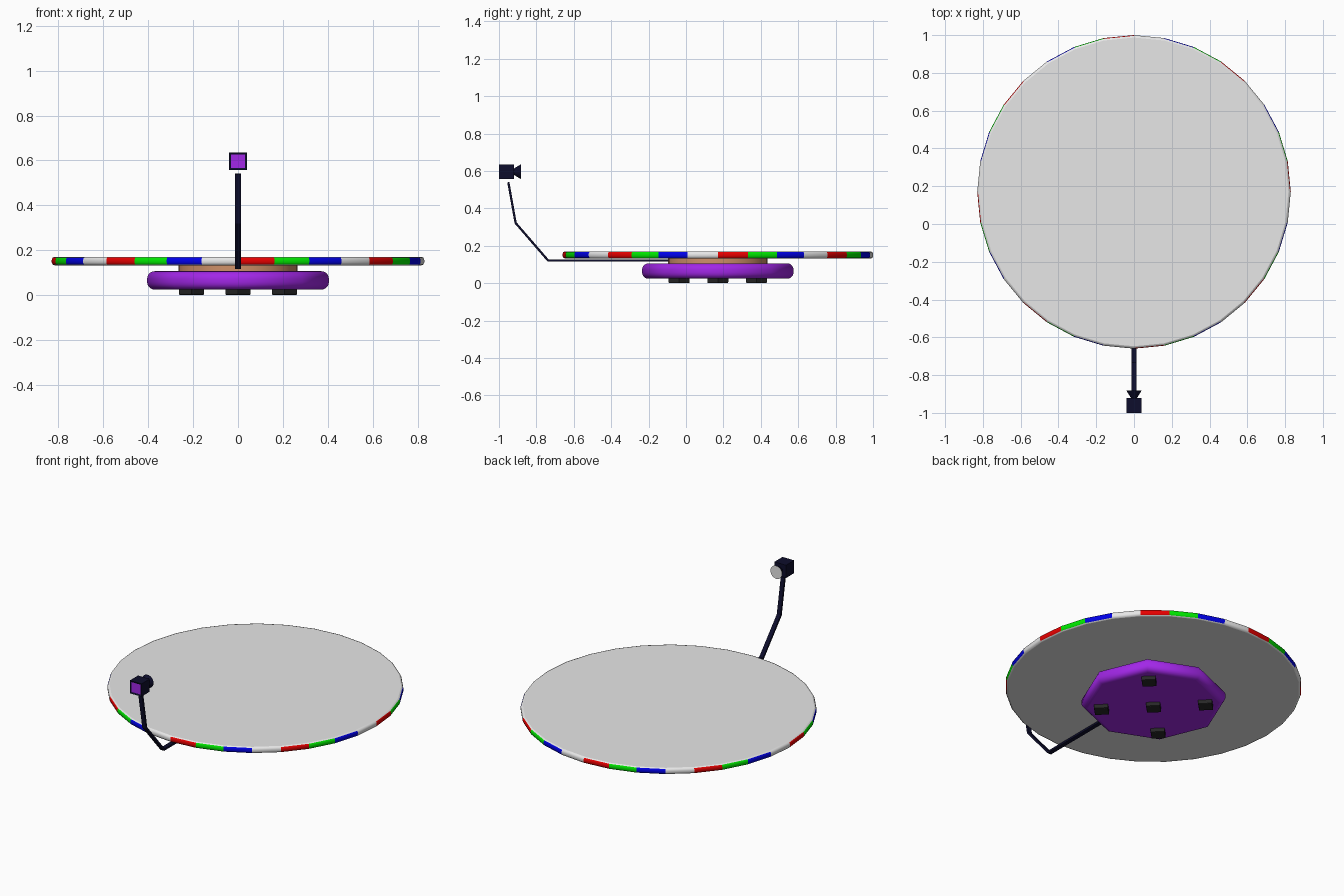
import bpy, bmesh
from math import sin, cos, tau, pi
from mathutils import Matrix, Vector

cube = bpy.data.objects.get("Cube")
if cube:
    bpy.data.objects.remove(cube, do_unlink=True)


def material(name, r, g, b):
    m = bpy.data.materials.new(name)
    m.use_nodes = True
    m.diffuse_color = (r, g, b, 1)
    bsdf = m.node_tree.nodes["Principled BSDF"]
    bsdf.inputs["Base Color"].default_value = (r, g, b, 1)
    bsdf.inputs["Roughness"].default_value = 0.6
    return m


GRAY = material("pale gray", 0.8, 0.8, 0.8)
RED = material("red", 0.8, 0.0, 0.0)
GREEN = material("green", 0.0, 0.8, 0.0)
BLUE = material("blue", 0.0, 0.0, 0.8)
PURPLE = material("purple", 0.36, 0.02, 0.8)
TAN = material("tan", 0.62, 0.28, 0.14)
RUBBER = material("dark rubber", 0.02, 0.02, 0.02)
NAVY = material("navy black", 0.004, 0.004, 0.025)

CENTRE_Y = 0.17


def finish(name, bm, mats):
    bmesh.ops.recalc_face_normals(bm, faces=bm.faces)
    mesh = bpy.data.meshes.new(name)
    bm.to_mesh(mesh)
    bm.free()
    for m in mats:
        mesh.materials.append(m)
    ob = bpy.data.objects.new(name, mesh)
    bpy.context.collection.objects.link(ob)
    return ob


def lathe(name, profile, sides, mats, place, smooth=True, paint=None):
    """Turn (radius, height) points about z; paint(row, column) picks a material."""
    bm = bmesh.new()
    rings = [[bm.verts.new((r * cos(tau * i / sides - pi / 2),
                            r * sin(tau * i / sides - pi / 2), z))
              for i in range(sides)] for r, z in profile]
    for row in range(len(rings) - 1):
        a, b = rings[row], rings[row + 1]
        for i in range(sides):
            j = (i + 1) % sides
            f = bm.faces.new((a[i], a[j], b[j], b[i]))
            f.smooth = smooth
            if paint:
                f.material_index = paint(row, i)
    bm.faces.new(rings[0][::-1])
    top = bm.faces.new(rings[-1])
    if paint:
        top.material_index = paint(len(rings) - 1, 0)
    bm.transform(place)
    return finish(name, bm, mats)


def rounded(radius, low, high, fillet, steps):
    """Profile of a disc with rounded lower and upper edges."""
    pts = []
    for z, start in ((low + fillet, -pi / 2), (high - fillet, 0)):
        for k in range(steps + 1):
            a = start + k * pi / 2 / steps
            pts.append((radius - fillet + fillet * cos(a), z + fillet * sin(a)))
    return pts


base = Matrix.Translation((0, CENTRE_Y, 0))

# Platter with a striped rim
platter = [(0.817, 0.132), (0.826, 0.1355), (0.83, 0.145),
           (0.83, 0.157), (0.826, 0.1665), (0.817, 0.17)]
lathe("platter", platter, 32, [GRAY, RED, GREEN, BLUE], base,
      paint=lambda row, i: (i + 1) % 4 if 1 <= row <= 3 else 0)

# Neck and eight-sided base
lathe("turning_neck", [(0.265, 0.1), (0.265, 0.134)], 32, [TAN], base)
lathe("octagon_base", rounded(0.405, 0.024, 0.106, 0.034, 5), 8, [PURPLE], base)

# Five feet: the middle and four diagonals
foot = rounded(0.056, 0, 0.03, 0.006, 2)
spots = [(0, 0)] + [(x, y) for x in (-0.207, 0.207) for y in (-0.207, 0.207)]
for n, (x, y) in enumerate(spots):
    lathe(f"foot_{n + 1}", foot, 4, [RUBBER],
          Matrix.Translation((x, CENTRE_Y + y, 0)), smooth=False)

# Bent flat arm with mitred corners
path = [Vector(p) for p in ((-0.09, 0.121), (-0.737, 0.121), (-0.911, 0.322), (-0.95, 0.54))]
bm = bmesh.new()
loops = []
for i, p in enumerate(path):
    before = (p - path[i - 1]).normalized() if i else (path[1] - p).normalized()
    after = (path[i + 1] - p).normalized() if i < len(path) - 1 else before
    mid = (before + after).normalized()
    side = Vector((-mid.y, mid.x)) * 0.006 / mid.dot(after)
    loops.append([bm.verts.new((x, p.x + s * side.x, p.y + s * side.y))
                  for x, s in ((-0.013, -1), (0.013, -1), (0.013, 1), (-0.013, 1))])
for a, b in zip(loops, loops[1:]):
    for k in range(4):
        bm.faces.new((a[k], a[(k + 1) % 4], b[(k + 1) % 4], b[k]))
bm.faces.new(loops[0])
bm.faces.new(loops[-1])
finish("camera_arm", bm, [NAVY])

# Camera body with a recessed purple panel on the front
bm = bmesh.new()
bmesh.ops.create_cube(bm, size=1)
bm.transform(Matrix.Translation((0, -0.96, 0.596)) @ Matrix.Diagonal((0.079, 0.08, 0.079, 1)))
front = min(bm.faces, key=lambda f: f.calc_center_median().y)
bmesh.ops.inset_region(bm, faces=[front], thickness=0.013)
bmesh.ops.translate(bm, verts=front.verts, vec=(0, 0.004, 0))
front.material_index = 1
finish("camera_body", bm, [NAVY, PURPLE])

# Flared lens with a pale glass face, pointing over the platter
lens_place = Matrix.Translation((0, -0.925, 0.596)) @ Matrix.Rotation(-pi / 2, 4, "X")
lathe("camera_lens", [(0.014, 0), (0.04, 0.043)], 32, [NAVY, GRAY], lens_place,
      paint=lambda row, i: row)
